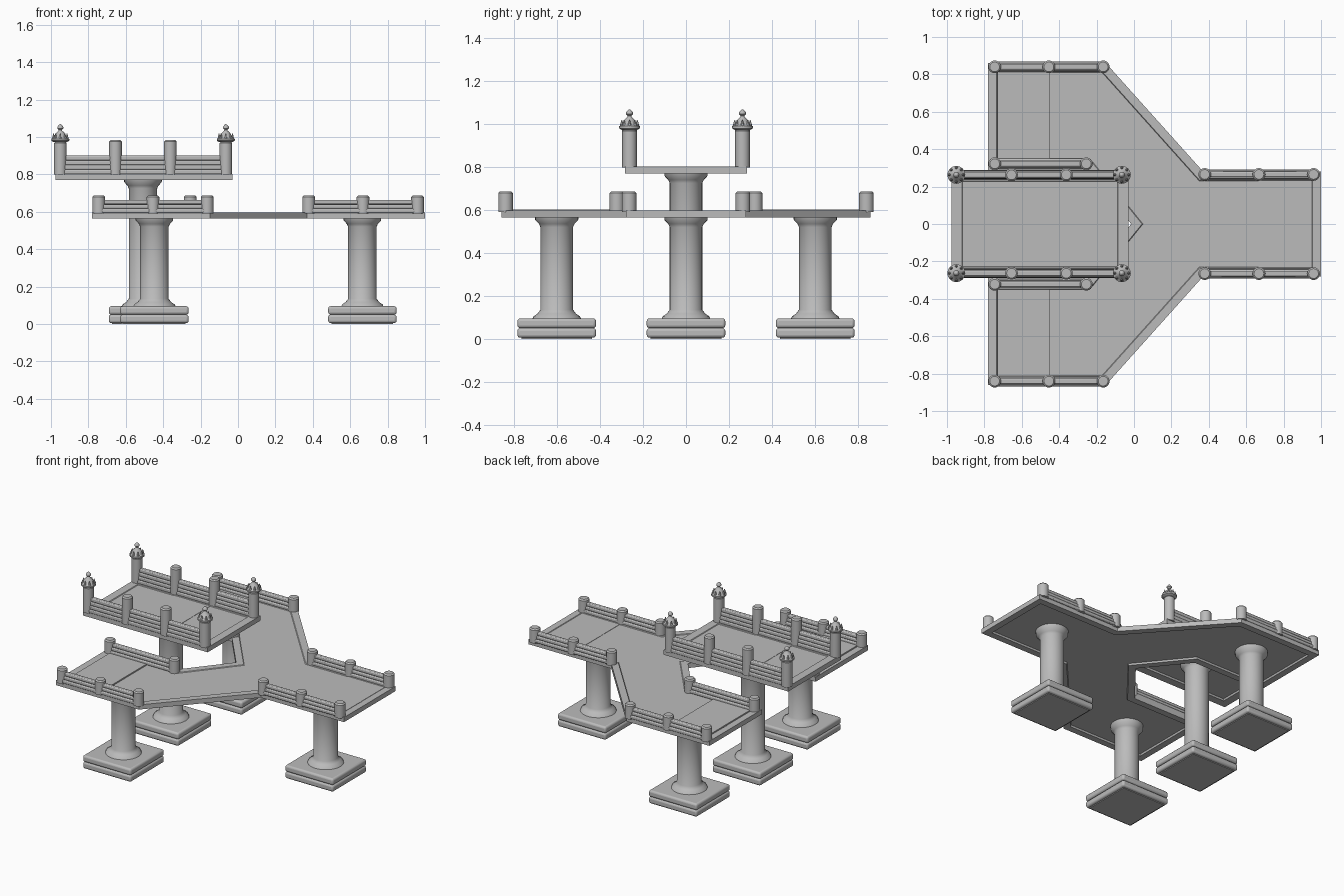
import bpy, bmesh, math

cube = bpy.data.objects.get("Cube")
if cube:
    bpy.data.objects.remove(cube, do_unlink=True)

stone = bpy.data.materials.new("grey stone")
stone.use_nodes = True
GREY = (0.5, 0.5, 0.5, 1)
stone.diffuse_color = GREY
stone.node_tree.nodes["Principled BSDF"].inputs["Base Color"].default_value = GREY


def finish(name, bm, bevel=0, segments=2):
    bmesh.ops.recalc_face_normals(bm, faces=bm.faces[:])
    mesh = bpy.data.meshes.new(name)
    bm.to_mesh(mesh)
    bm.free()
    ob = bpy.data.objects.new(name, mesh)
    bpy.context.collection.objects.link(ob)
    mesh.materials.append(stone)
    if bevel:
        mod = ob.modifiers.new("soft_edges", "BEVEL")
        mod.width, mod.segments = bevel, segments
    bpy.ops.object.select_all(action="DESELECT")
    ob.select_set(True)
    bpy.context.view_layer.objects.active = ob
    bpy.ops.object.shade_smooth_by_angle(angle=math.radians(40))
    return ob


def add_box(bm, x0, x1, y0, y1, z0, z1):
    verts = bmesh.ops.create_cube(bm, size=1)["verts"]
    for v in verts:
        v.co.x = x1 if v.co.x > 0 else x0
        v.co.y = y1 if v.co.y > 0 else y0
        v.co.z = z1 if v.co.z > 0 else z0


def lathe(name, profile, x, y, steps=24):
    # profile of (radius, height), spun around a vertical axis
    bm = bmesh.new()
    verts = [bm.verts.new((x + r, y, z)) for r, z in profile]
    edges = [bm.edges.new(pair) for pair in zip(verts, verts[1:])]
    bmesh.ops.spin(bm, geom=verts + edges, cent=(x, y, 0), axis=(0, 0, 1),
                   angle=math.tau, steps=steps)
    bmesh.ops.remove_doubles(bm, verts=bm.verts[:], dist=0.0001)
    return finish(name, bm)


def slab(name, outline, z0, z1, rim=0.045):
    # plate with a raised rim above and a recessed underside
    bm = bmesh.new()
    face = bm.faces.new([bm.verts.new((x, y, z0)) for x, y in outline])
    top = bmesh.ops.extrude_face_region(bm, geom=[face])["geom"]
    for v in top:
        if isinstance(v, bmesh.types.BMVert):
            v.co.z = z1
    bmesh.ops.recalc_face_normals(bm, faces=bm.faces[:])
    caps = [f for f in bm.faces if abs(f.normal.z) > 0.9]
    for f in caps:
        depth = -0.004 if f.normal.z > 0 else -0.012
        bmesh.ops.inset_region(bm, faces=[f], thickness=rim, use_even_offset=True)
        bmesh.ops.inset_region(bm, faces=[f], thickness=0.004, depth=depth,
                               use_even_offset=True)
    return finish(name, bm)


def panel(name, x0, x1, y0, y1, z0, z1):
    bm = bmesh.new()
    add_box(bm, x0, x1, y0, y1, z0, z1)
    return finish(name, bm)


def railing(name, x0, x1, y, z, widths, course):
    # stacked courses, narrowing upward
    bm = bmesh.new()
    for i, w in enumerate(widths):
        add_box(bm, x0, x1, y - w / 2, y + w / 2, z + i * course, z + (i + 1) * course)
    return finish(name, bm, bevel=0.006)


def post(name, x, y, z0, z1, r=0.034):
    return lathe(name, [(0, z0), (r, z0), (r, z1 - 0.008), (r - 0.008, z1), (0, z1)], x, y)


def finial(x, y, z):
    # collar, ring of points, spire and ball
    lathe("finial_collar", [(0, z), (0.036, z), (0.048, z + 0.008), (0.048, z + 0.018),
                            (0.038, z + 0.024), (0.022, z + 0.05), (0.009, z + 0.062),
                            (0.008, z + 0.066), (0.016, z + 0.074), (0.016, z + 0.082),
                            (0.006, z + 0.094), (0, z + 0.096)], x, y, 16)
    bm = bmesh.new()
    for i in range(8):
        a = math.tau * i / 8
        cone = bmesh.ops.create_cone(bm, cap_ends=True, segments=6, radius1=0.01,
                                     radius2=0.002, depth=0.028)["verts"]
        bmesh.ops.translate(bm, verts=cone, vec=(x + 0.036 * math.cos(a),
                                                 y + 0.036 * math.sin(a), z + 0.032))
    finish("finial_points", bm)


def column(name, x, y, top):
    bm = bmesh.new()
    h = 0.183
    for z0, z1 in ((0.005, 0.05), (0.05, 0.095)):
        add_box(bm, x - h, x + h, y - h, y + h, z0, z1)
    finish(name + "_plinth", bm, bevel=0.013, segments=3)
    panel(name + "_footing", x - 0.165, x + 0.165, y - 0.165, y + 0.165, 0, 0.02)
    lathe(name + "_shaft", [(0, 0.09), (0.115, 0.09), (0.108, 0.105), (0.09, 0.117),
                            (0.076, 0.135), (0.076, top - 0.045), (0.083, top - 0.03),
                            (0.1, top - 0.012), (0.102, top + 0.014), (0, top + 0.014)], x, y, 32)


# Lower walkway: two arms joining into one stem
half = [(-0.015, 0), (-0.25, 0.29), (-0.78, 0.29), (-0.78, 0.86), (-0.15, 0.86),
        (0.37, 0.28), (1, 0.28)]
outline = half + [(x, -y) for x, y in reversed(half[1:])]
slab("lower_deck", outline, 0.565, 0.597)
panel("stem_end_panel", 0.665, 0.95, -0.235, 0.235, 0.585, 0.595)

# Upper platform
slab("upper_deck", [(-0.975, -0.285), (-0.03, -0.285), (-0.03, 0.285), (-0.975, 0.285)],
     0.77, 0.803, 0.055)
panel("upper_middle_panel", -0.645, -0.37, -0.24, 0.24, 0.79, 0.801)

# Columns
column("stem_column", 0.665, 0, 0.565)
column("upper_column", -0.508, 0, 0.77)

LOW = (0.055, 0.042, 0.03)
HIGH = (0.05, 0.044, 0.038, 0.03)
for s, side in ((1, "back"), (-1, "front")):
    column(side + "_arm_column", -0.447, s * 0.602, 0.565)
    ys = sorted((s * 0.34, s * 0.82))
    panel(side + "_arm_end_panel", -0.73, -0.45, ys[0], ys[1], 0.585, 0.602)

    # Lower railings and posts
    for part, y, xs in (("arm_outer", 0.84, (-0.745, -0.455, -0.165)),
                        ("arm_inner", 0.322, (-0.745, -0.255)),
                        ("stem", 0.265, (0.378, 0.668, 0.96))):
        railing(f"{side}_{part}_railing", xs[0], xs[-1], s * y, 0.594, LOW, 0.023)
        for x in xs:
            post(f"{side}_{part}_post", x, s * y, 0.59, 0.687)

    # Upper railings, posts and finials
    railing(side + "_upper_railing", -0.95, -0.065, s * 0.263, 0.8, HIGH, 0.025)
    for x, top in ((-0.95, 0.975), (-0.655, 0.983), (-0.362, 0.983), (-0.065, 0.975)):
        post(side + "_upper_post", x, s * 0.263, 0.798, top)
        if top < 0.98:
            finial(x, s * 0.263, 0.972)
